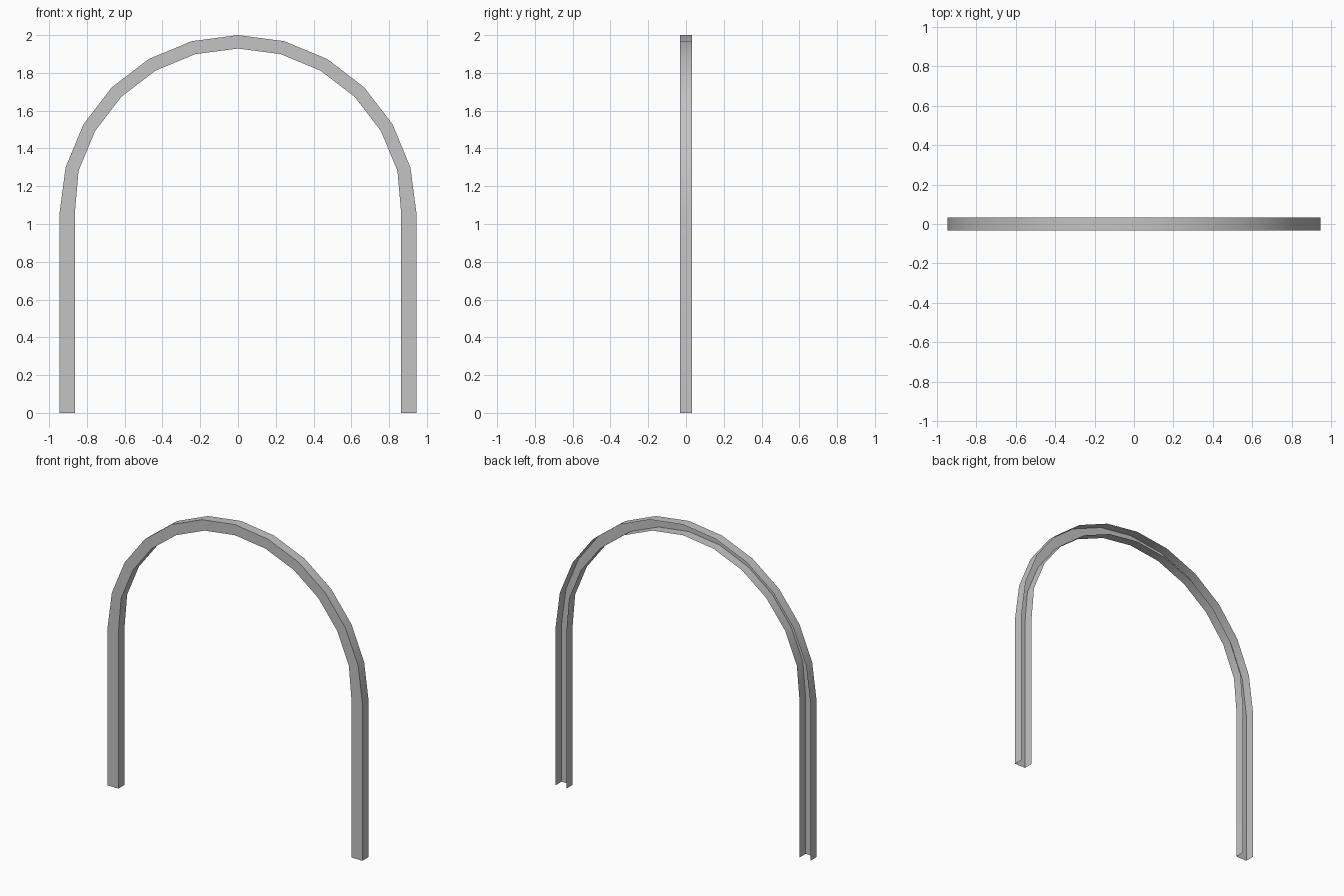
import bpy
import bmesh
from math import cos, sin, radians

cube = bpy.data.objects.get("Cube")
if cube:
    bpy.data.objects.remove(cube, do_unlink=True)

OUTER_R = 0.945      # outer radius of the arch
INNER_R = 0.874      # inner radius of the arch
LEG_INNER = 0.864    # inner face of the straight legs
SPRING_Z = 1.055     # height where the curve begins
HALF_DEPTH = 0.032
SEGMENTS = 12

grey = bpy.data.materials.new("plain grey")
grey.use_nodes = True
colour = (0.55, 0.55, 0.55, 1.0)
grey.diffuse_color = colour
grey.node_tree.nodes["Principled BSDF"].inputs["Base Color"].default_value = colour

# Stations along the frame: outer and inner points from left foot to right foot
stations = [((OUTER_R, 0), (LEG_INNER, 0))]
for i in range(SEGMENTS + 1):
    a = radians(180 * i / SEGMENTS)
    inner_r = LEG_INNER if i in (0, SEGMENTS) else INNER_R
    stations.append(((OUTER_R * cos(a), SPRING_Z + OUTER_R * sin(a)),
                     (inner_r * cos(a), SPRING_Z + inner_r * sin(a))))
stations.append(((-OUTER_R, 0), (-LEG_INNER, 0)))

# Thin channel, open at the back: outer flange, front plate, inner flange
bm = bmesh.new()
rings = []
for (ox, oz), (ix, iz) in stations:
    rings.append([bm.verts.new(p) for p in (
        (ox, HALF_DEPTH, oz), (ox, -HALF_DEPTH, oz),
        (ix, -HALF_DEPTH, iz), (ix, HALF_DEPTH, iz))])
for a, b in zip(rings, rings[1:]):
    for k in range(3):
        bm.faces.new((a[k], b[k], b[k + 1], a[k + 1]))

mesh = bpy.data.meshes.new("arch_frame")
bm.to_mesh(mesh)
bm.free()
mesh.materials.append(grey)
frame = bpy.data.objects.new("arch_frame", mesh)
bpy.context.collection.objects.link(frame)

# Smooth along the curve, sharp along the channel corners
bpy.ops.object.select_all(action='DESELECT')
frame.select_set(True)
bpy.context.view_layer.objects.active = frame
bpy.ops.object.shade_smooth_by_angle(angle=radians(30))
